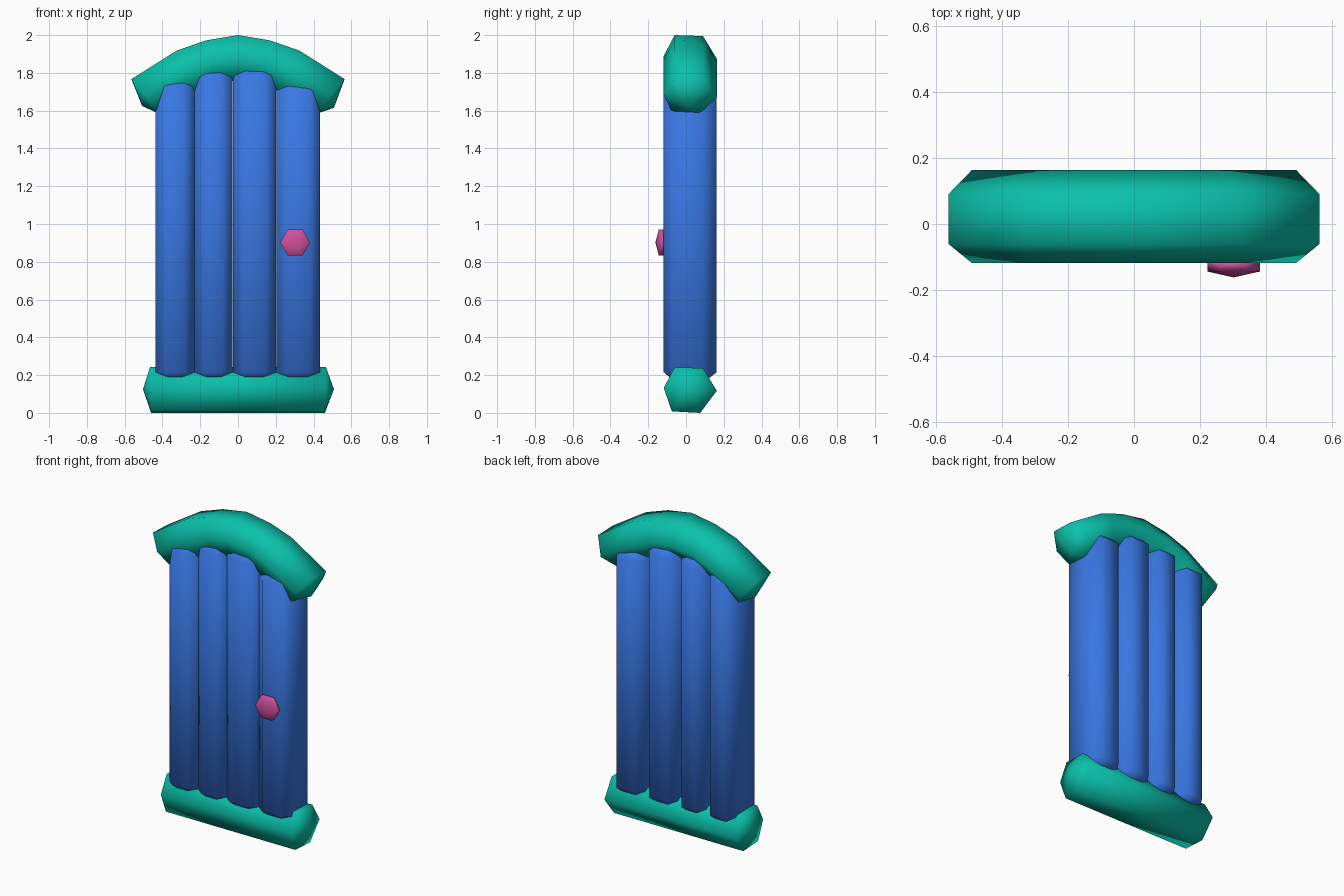
import bpy, bmesh, math

if "Cube" in bpy.data.objects:
    bpy.data.objects.remove(bpy.data.objects["Cube"])


def material(name, rgb):
    m = bpy.data.materials.new(name)
    m.diffuse_color = (*rgb, 1)
    m.use_nodes = True
    m.node_tree.nodes["Principled BSDF"].inputs["Base Color"].default_value = m.diffuse_color
    return m


TEAL = material("teal", (0.003, 0.53, 0.40))
BLUE = material("blue", (0.04, 0.185, 0.77))
PINK = material("pink", (0.62, 0.08, 0.34))


def loft(name, rings, mat, tips=None):
    """Skin equal-length point rings; close ends flat or with a pointed tip."""
    bm = bmesh.new()
    loops = [[bm.verts.new(p) for p in ring] for ring in rings]
    n = len(loops[0])
    for a, b in zip(loops, loops[1:]):
        for i in range(n):
            j = (i + 1) % n
            bm.faces.new((a[i], a[j], b[j], b[i]))
    for end, loop in enumerate((loops[0], loops[-1])):
        if tips:
            tip = bm.verts.new(tips[end])
            for i in range(n):
                bm.faces.new((loop[i], loop[(i + 1) % n], tip))
        else:
            bm.faces.new(loop)
    bmesh.ops.recalc_face_normals(bm, faces=bm.faces)
    for f in bm.faces:
        f.smooth = True
    me = bpy.data.meshes.new(name)
    bm.to_mesh(me)
    bm.free()
    ob = bpy.data.objects.new(name, me)
    bpy.context.collection.objects.link(ob)
    me.materials.append(mat)
    return ob


def hex_ring(outer, mid, inner):
    """Six-sided section: each argument is an (x, z) point of the front outline."""
    (ox, oz), (mx, mz), (ix, iz) = outer, mid, inner
    return [(ox, -0.06, oz), (ox, 0.09, oz - 0.005), (mx, 0.163, mz - 0.005),
            (ix, 0.075, iz), (ix, -0.075, iz + 0.008), (mx, -0.118, mz + 0.01)]


# Bottom beam: hexagonal log with blunt pointed ends
loft("bottom_beam",
     [hex_ring((s * 0.466, 0.242), (s * 0.466, 0.122), (s * 0.46, 0.0))
      for s in (-1, 1)], TEAL,
     [(-0.503, 0.02, 0.125), (0.508, 0.02, 0.125)])

# Arched top beam: same section bent along an arc
half = [((0.563, 1.768), (0.492, 1.675), (0.425, 1.587)),
        ((0.325, 1.918), (0.29, 1.80), (0.25, 1.685)),
        ((0.17, 1.972), (0.15, 1.86), (0.13, 1.742)),
        ((0.0, 2.0), (0.0, 1.88), (0.0, 1.76))]
left = [hex_ring(*[(-x, z) for x, z in st]) for st in half]
right = [hex_ring(*st) for st in half[-2::-1]]
loft("top_arch", left + right, TEAL,
     [(-0.508, 0.02, 1.625), (0.508, 0.02, 1.615)])

# Four chamfered door planks of uneven height, ends tapering into the beams
seams = [-0.437, -0.23, -0.028, 0.202, 0.435]
tops = [1.73, 1.777, 1.785, 1.705]


def plank_ring(a, b, z, shrink):
    c = 0.052
    outline = [(a, -0.075), (a + c, -0.118), (b - c, -0.118), (b, -0.075),
               (b, 0.085), (b - c, 0.162), (a + c, 0.162), (a, 0.085)]
    mx, my = (a + b) / 2, 0.02
    return [(mx + (x - mx) * shrink, my + (y - my) * shrink, z)
            for x, y in outline]


for k, top in enumerate(tops):
    a, b = seams[k] + 0.001, seams[k + 1] - 0.001
    loft(f"plank_{k + 1}",
         [plank_ring(a, b, 0.17, 0.6), plank_ring(a, b, 0.215, 1),
          plank_ring(a, b, top, 1), plank_ring(a, b, top + 0.05, 0.6)], BLUE)

# Door knob: squashed six-sided ball
bpy.ops.mesh.primitive_uv_sphere_add(segments=6, ring_count=3, radius=1,
                                     location=(0.302, -0.126, 0.902),
                                     rotation=(math.radians(90), math.radians(30), 0))
knob = bpy.context.object
knob.name = "door_knob"
knob.scale = (0.092, 0.092, 0.036)
knob.data.materials.append(PINK)
bpy.ops.object.shade_smooth()
